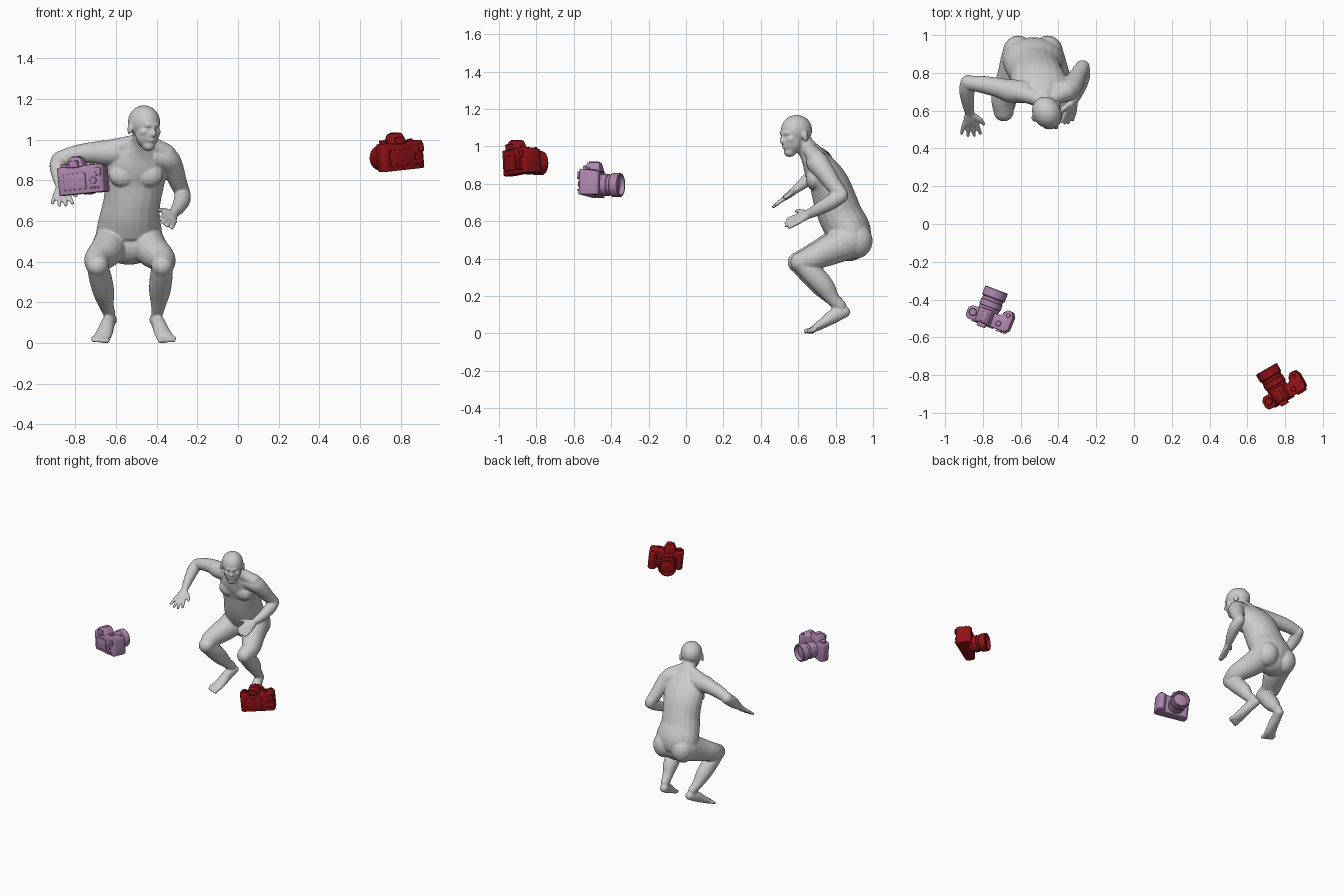
import bpy, bmesh, math
from mathutils import Vector, Matrix

if "Cube" in bpy.data.objects:
    bpy.data.objects.remove(bpy.data.objects["Cube"])

# ---------------------------------------------------------------- figure
body = bmesh.new()


def frame(t, ref):
    t = t.normalized()
    s = (ref - t * ref.dot(t)).normalized()
    return s, t.cross(s), t


def ball(c, size, axes=None):
    m = Matrix.Translation(c)
    if axes:
        m = m @ Matrix(axes).transposed().to_4x4()
    m = m @ Matrix.Diagonal((*size, 1))
    bmesh.ops.create_uvsphere(body, u_segments=20, v_segments=12, radius=1, matrix=m)


def tube(secs, ref=(1, 0, 0), n=20, sub=5):
    """Smooth loft through (x, y, z, half width, half depth) with round ends."""
    ref = Vector(ref)
    P = [Vector(s if len(s) == 5 else (*s, s[3])) for s in secs]
    P = [2 * P[0] - P[1]] + P + [2 * P[-1] - P[-2]]
    path = []
    for i in range(1, len(P) - 2):
        a, b, c, d = P[i - 1:i + 3]
        for k in range(sub):
            u = k / sub
            path.append(0.5 * (2 * b + (c - a) * u + (2 * a - 5 * b + 4 * c - d) * u * u
                               + (3 * b - a - 3 * c + d) * u ** 3))
    path.append(P[-2])
    pos = [Vector(p[:3]) for p in path]
    rings = []
    for i, p in enumerate(path):
        s, w, t = frame(pos[min(i + 1, len(pos) - 1)] - pos[max(i - 1, 0)], ref)
        rings.append([body.verts.new(pos[i] + s * p[3] * math.cos(k * math.tau / n)
                                     + w * p[4] * math.sin(k * math.tau / n)) for k in range(n)])
        if i in (0, len(path) - 1):
            ball(pos[i], (p[3], p[4], min(p[3], p[4])), (s, w, t))
    for r, q in zip(rings, rings[1:]):
        for k in range(n):
            body.faces.new((r[k], r[(k + 1) % n], q[(k + 1) % n], q[k]))
    body.faces.new(rings[0][::-1])
    body.faces.new(rings[-1])


def hand(wrist, tip, side, spread):
    w, d = Vector(wrist), Vector(tip) - Vector(wrist)
    side = frame(d, Vector(side))[0]
    up = d.cross(side).normalized()
    tube([(*(w + d * f), a, b) for f, a, b in
          ((0, .024, .02), (.25, .034, .019), (.5, .038, .015))], side)
    for k in range(4):
        o = (k - 1.5) / 1.5
        ln = (.88, 1, 1, .92)[k]
        tube([(*(w + d * f * ln + side * o * s), r) for f, s, r in
              ((.45, .029, .012), (.72, (.029 + spread) / 2, .0115), (1, spread, .0095))], up, 12)
    tube([(*(w + d * f + side * s), r) for f, s, r in
          ((.1, .012, .016), (.32, .05, .014), (.52, .07, .010))], up, 12)


# torso, pelvis to neck
tube([(-.535, .87, .485, .145, .10), (-.535, .872, .54, .162, .118), (-.53, .828, .625, .148, .118),
      (-.52, .80, .70, .140, .116), (-.508, .765, .80, .148, .106), (-.495, .718, .88, .148, .090),
      (-.483, .682, .94, .105, .068), (-.475, .65, .985, .058, .056), (-.462, .605, 1.035, .050, .052)])
for sx in (-1, 1):
    ball((-.535 + sx * .078, .91, .495), (.082, .088, .095))            # buttocks
    ball((-.502 + sx * .065, .683, .825), (.068, .042, .058))           # chest muscles

# legs: thigh, shin, foot
for hip, knee, calf, ankle, toe, kd in ((-.615, -.690, -.660, -.632, -.668, 0), (-.455, -.372, -.385, -.398, -.358, .015)):
    ky = .597 + kd
    tube([(hip, .875, .50, .090, .100), ((hip * .6 + knee * .4), .775 + kd, .455, .082, .085),
          (knee, .675 + kd, .41, .066, .068), (knee, ky, .38, .054, .054)])
    tube([(knee, ky + .005, .375, .052, .052), ((knee + calf) / 2, .665 + kd, .315, .056, .058),
          (calf, .725 + kd, .25, .052, .054), ((calf + ankle) / 2, .785, .185, .036, .038),
          (ankle, .825, .145, .029, .034)])
    dx = toe - ankle
    tube([(ankle - dx * .2, .848, .115, .030, .030), (ankle + dx * .2, .795, .095, .034, .038),
          (ankle + dx * .6, .735, .056, .040, .028), (toe, .69, .028, .043, .019),
          (toe + dx * .2, .665 + kd, .017, .040, .012)])
    for k in range(5):                                                   # toes
        x = toe + dx * .25 + (k - 2) * .017
        out = (k - 2) * (1 if hip > -.5 else -1)
        tube([(x, .69, .024, .011), (x, .653 + kd + out * .006, .012, .011 - out * .0012)], n=10)

# arms
tube([(-.585, .70, .935, .060), (-.655, .705, .935, .062), (-.72, .722, .935, .052),
      (-.80, .738, .925, .046), (-.875, .748, .905, .038)], (0, 1, 0))
tube([(-.878, .75, .90, .040), (-.885, .71, .868, .041), (-.88, .65, .82, .034),
      (-.87, .585, .768, .024, .021)])
hand((-.87, .59, .772), (-.862, .468, .678), (1, 0, 0), .050)
tube([(-.40, .70, .92, .060), (-.35, .71, .905, .060), (-.322, .74, .865, .053),
      (-.298, .785, .80, .045), (-.275, .828, .745, .038)], (1, 0, 0))
tube([(-.272, .83, .735, .038), (-.274, .78, .705, .041), (-.292, .715, .668, .034),
      (-.318, .652, .636, .022, .025)])
hand((-.317, .655, .637), (-.358, .535, .583), (-.75, 0, .65), .036)
# shoulder slopes beside the neck
tube([(-.47, .645, 1.0, .035), (-.54, .675, .975, .042), (-.63, .70, .95, .050)], (0, 1, 0))
tube([(-.465, .645, 1.0, .035), (-.41, .675, .965, .042), (-.355, .70, .93, .050)], (0, 1, 0))

# head, turned towards the right of the front view
hm = Matrix.Translation((-.458, .585, 1.075)) @ Matrix.Rotation(math.radians(32), 4, 'Z') @ Matrix.Rotation(math.radians(8), 4, 'X')


def head_part(c, size):
    ball(hm @ Vector(c), size, [hm.to_3x3().col[i].copy() for i in range(3)])


head_part((0, .008, .01), (.076, .088, .082))       # cranium
head_part((0, -.030, -.045), (.060, .055, .070))    # face
head_part((0, -.050, -.098), (.034, .032, .028))    # chin
head_part((0, -.070, .006), (.044, .016, .016))     # brow
head_part((0, -.088, -.034), (.012, .017, .018))    # nose
head_part((0, -.078, -.015), (.008, .014, .026))
head_part((0, -.077, -.068), (.022, .012, .010))    # mouth
for sx in (-1, 1):
    head_part((sx * .078, .012, -.025), (.009, .017, .029))   # ears
    head_part((sx * .036, -.056, -.030), (.022, .020, .020))  # cheeks

bmesh.ops.recalc_face_normals(body, faces=body.faces)
me = bpy.data.meshes.new("crouching_figure")
body.to_mesh(me)
fig = bpy.data.objects.new("crouching_figure", me)
bpy.context.collection.objects.link(fig)
rm = fig.modifiers.new("fuse", 'REMESH')
rm.mode, rm.voxel_size, rm.use_smooth_shade = 'VOXEL', .006, True
sm = fig.modifiers.new("soften", 'SMOOTH')
sm.factor, sm.iterations = .5, 5


# ---------------------------------------------------------------- cameras
def finish(bm, name, mat, M, bevel=0):
    bmesh.ops.recalc_face_normals(bm, faces=bm.faces)
    if bevel:
        sharp = [e for e in bm.edges if e.calc_face_angle(0) > .5]
        bmesh.ops.bevel(bm, geom=sharp, offset=bevel, segments=3, profile=.5, affect='EDGES')
    mesh = bpy.data.meshes.new(name)
    bm.to_mesh(mesh)
    bm.free()
    mesh.materials.append(mat)
    o = bpy.data.objects.new(name, mesh)
    bpy.context.collection.objects.link(o)
    o.matrix_world = M
    bpy.ops.object.select_all(action='DESELECT')
    o.select_set(True)
    bpy.context.view_layer.objects.active = o
    bpy.ops.object.shade_smooth_by_angle(angle=math.radians(35))


def block(c, size, taper=(1, 1)):
    bm = bmesh.new()
    bmesh.ops.create_cube(bm, size=1)
    for v in bm.verts:
        k = taper if v.co.z > 0 else (1, 1)
        v.co = Vector((v.co.x * size[0] * k[0], v.co.y * size[1] * k[1], v.co.z * size[2])) + Vector(c)
    return bm


def lathe(profile, c, axis='Z', n=40):
    """Spin (radius, height) points about z, or about y for the lens."""
    bm = bmesh.new()
    vs = [bm.verts.new((r, 0, h)) for r, h in profile]
    es = [bm.edges.new(p) for p in zip(vs, vs[1:])]
    bmesh.ops.spin(bm, geom=vs + es, cent=(0, 0, 0), axis=(0, 0, 1), angle=math.tau, steps=n)
    bmesh.ops.remove_doubles(bm, verts=bm.verts, dist=1e-5)
    m = Matrix.Translation(c)
    if axis == 'Y':
        m = m @ Matrix.Rotation(-math.pi / 2, 4, 'X')
    bmesh.ops.transform(bm, matrix=m, verts=bm.verts)
    return bm


def camera(tag, loc, yaw, color):
    mat = bpy.data.materials.new(tag)
    mat.diffuse_color = color
    mat.use_nodes = True
    mat.node_tree.nodes["Principled BSDF"].inputs["Base Color"].default_value = mat.diffuse_color
    M = Matrix.Translation(loc) @ Matrix.Rotation(math.radians(yaw), 4, 'Z') @ Matrix.Rotation(math.radians(-5.5), 4, 'Y')

    def add(bm, part, bevel=0):
        finish(bm, f"{tag}_{part}", mat, M, bevel)

    # body with hand grip, extruded from its plan
    bm = bmesh.new()
    plan = [(-.118, -.028), (-.104, -.044), (.105, -.044), (.122, -.03), (.124, .04), (.112, .068),
            (.085, .072), (.068, .055), (.058, .03), (-.10, .03), (-.118, .012)]
    f = bm.faces.new([bm.verts.new((x, y, -.072)) for x, y in plan])
    top = bmesh.ops.extrude_face_region(bm, geom=[f])['geom']
    for v in top:
        if isinstance(v, bmesh.types.BMVert):
            v.co.z = .066 - (.012 if v.co.y > .035 else 0)
    add(bm, "body", .007)
    # lens with focus ring, hood lip and recessed glass
    add(lathe([(0, .02), (.056, .02), (.056, .05), (.060, .053), (.060, .082), (.056, .085), (.057, .1),
               (.064, .106), (.064, .148), (.061, .152), (.054, .152), (.048, .128), (.025, .133), (0, .135)],
              (-.018, 0, -.01), 'Y'), "lens")
    add(block((-.018, -.004, .085), (.092, .088, .05), (.55, .75)), "prism", .006)
    add(block((-.018, -.004, .108), (.03, .055, .012)), "flash_shoe", .002)
    add(block((-.018, -.050, .075), (.046, .024, .034)), "eyepiece", .004)
    add(block((-.022, -.046, -.01), (.115, .008, .08)), "screen", .002)
    add(block((.102, -.044, .03), (.03, .012, .04)), "thumb_rest", .004)

    def knob(r, h, c, part, axis='Z'):
        add(lathe([(0, -.006), (r, -.006), (r, h * .8), (r * .88, h), (0, h)], c, axis, 24), part)

    knob(.020, .016, (-.085, -.004, .066), "mode_dial")
    knob(.014, .010, (.062, -.012, .066), "control_dial")
    knob(.011, .009, (.096, .046, .055), "shutter_button")
    knob(.017, .005, (.075, -.047, -.012), "back_wheel", 'Y')
    for k in range(3):
        knob(.006, .004, (.06 + k * .018, -.046, -.048), f"back_button_{k}", 'Y')


camera("pink_camera", (-.766, -.495, .805), -21, (.42, .24, .42, 1))
camera("red_camera", (.791, -.89, .922), 30, (.28, .006, .008, 1))
